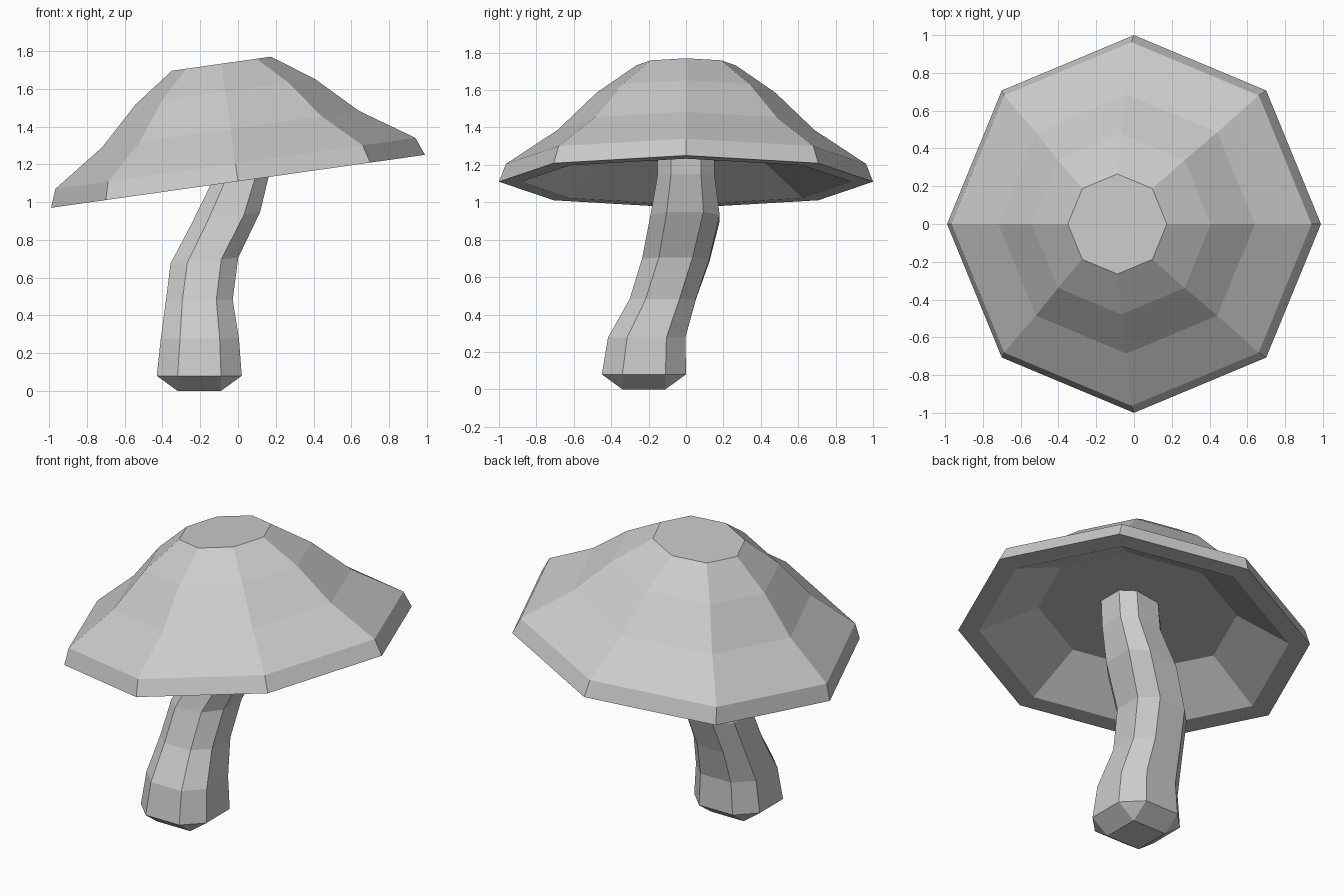
import bpy, bmesh, math
from mathutils import Matrix, Vector

if "Cube" in bpy.data.objects:
    bpy.data.objects.remove(bpy.data.objects["Cube"])


def loft(name, rings):
    """Skin a stack of equal-sized vertex rings, closing both ends."""
    bm = bmesh.new()
    loops = [[bm.verts.new(p) for p in ring] for ring in rings]
    n = len(loops[0])
    for a, b in zip(loops, loops[1:]):
        for i in range(n):
            j = (i + 1) % n
            bm.faces.new((a[i], a[j], b[j], b[i]))
    bm.faces.new(loops[0])
    bm.faces.new(loops[-1])
    bmesh.ops.remove_doubles(bm, verts=bm.verts, dist=0.0005)
    bmesh.ops.recalc_face_normals(bm, faces=bm.faces)
    mesh = bpy.data.meshes.new(name)
    bm.to_mesh(mesh)
    bm.free()
    obj = bpy.data.objects.new(name, mesh)
    bpy.context.collection.objects.link(obj)
    return obj


# Cap: eight-sided turned profile (radius, height), top to hollow underside
profile = [(0.265, 0.629), (0.479, 0.48), (0.686, 0.28), (0.963, 0.096),
           (1.0, 0.0), (0.88, 0.0), (0.565, 0.18)]
cap = loft("cap", [[(r * math.cos(i * math.pi / 4), r * math.sin(i * math.pi / 4), h)
                    for i in range(8)] for r, h in profile])
cap.location = (0, 0, 1.11)
cap.rotation_euler.y = math.radians(-8.06)


# Stalk: chamfered square sections along a bent path
def section(x, y, z, w, c, tilt):
    corners = [(w, -c), (w, c), (c, w), (-c, w), (-w, c), (-w, -c), (-c, -w), (c, -w)]
    rot = Matrix.Rotation(math.radians(-tilt), 3, 'Y')
    return [Vector((x, y, z)) + rot @ Vector((a, b, 0)) for a, b in corners]


# centre x, y, z, half width, half flat side, tilt
path = [(-0.205, -0.225, 0.0, 0.115, 0.115, 0),
        (-0.205, -0.225, 0.08, 0.225, 0.115, 0),
        (-0.202, -0.21, 0.277, 0.207, 0.105, 0),
        (-0.205, -0.125, 0.48, 0.177, 0.09, 1),
        (-0.178, -0.055, 0.69, 0.18, 0.09, 5),
        (-0.065, -0.005, 0.915, 0.185, 0.098, 10),
        (0.015, 0.0, 1.13, 0.153, 0.08, 8),
        (0.03, 0.0, 1.34, 0.15, 0.078, 8)]
loft("stalk", [section(*p) for p in path])
